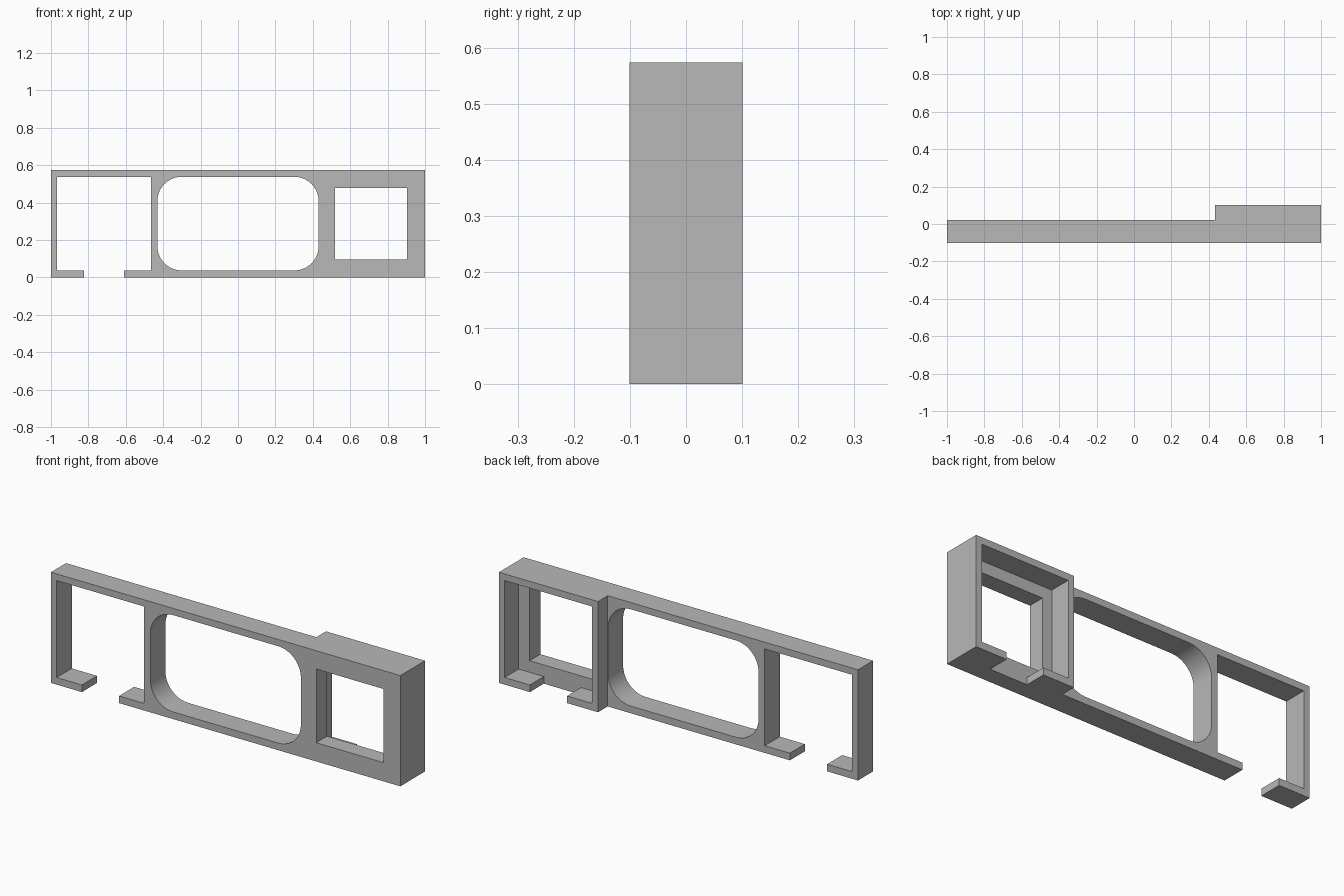
import bpy
import bmesh
import math

default = bpy.data.objects.get("Cube")
if default:
    bpy.data.objects.remove(default, do_unlink=True)

HEIGHT = 0.573
FRONT, BACK, RIM = -0.101, 0.101, 0.022
FLOOR, CEILING = 0.037, 0.538
POCKET_Y = -0.013          # inner face of the plate behind the square window
OVER = 0.1                 # how far cutters run past the surface

grey = bpy.data.materials.new("plain grey")
grey.use_nodes = True
colour = (0.48, 0.48, 0.48, 1)
grey.diffuse_color = colour
grey.node_tree.nodes["Principled BSDF"].inputs["Base Color"].default_value = colour


def prism(name, outline, direction):
    """Extrude a closed outline of 3D points along a direction."""
    bm = bmesh.new()
    face = bm.faces.new([bm.verts.new(p) for p in outline])
    top = bmesh.ops.extrude_face_region(bm, geom=[face])["geom"]
    moved = [g for g in top if isinstance(g, bmesh.types.BMVert)]
    bmesh.ops.translate(bm, verts=moved, vec=direction)
    bmesh.ops.recalc_face_normals(bm, faces=bm.faces)
    mesh = bpy.data.meshes.new(name)
    bm.to_mesh(mesh)
    bm.free()
    mesh.materials.append(grey)
    obj = bpy.data.objects.new(name, mesh)
    bpy.context.collection.objects.link(obj)
    return obj


def cut(x0, x1, z0, z1, y0=FRONT - OVER, y1=BACK + OVER, radius=0, steps=10):
    """Cut a rectangular opening, with optional round corners, through the frame."""
    if radius:
        outline = []
        centres = [(x1 - radius, z1 - radius), (x0 + radius, z1 - radius),
                   (x0 + radius, z0 + radius), (x1 - radius, z0 + radius)]
        for quarter, (cx, cz) in enumerate(centres):
            for i in range(steps + 1):
                a = math.pi / 2 * (quarter + i / steps)
                outline.append((cx + radius * math.cos(a), y0, cz + radius * math.sin(a)))
    else:
        outline = [(x0, y0, z0), (x1, y0, z0), (x1, y0, z1), (x0, y0, z1)]
    cutter = prism("cutter", outline, (0, y1 - y0, 0))
    cutter.hide_render = True
    mod = frame.modifiers.new("opening", 'BOOLEAN')
    mod.operation = 'DIFFERENCE'
    mod.solver = 'EXACT'
    mod.object = cutter
    bpy.ops.object.modifier_apply(modifier=mod.name)
    bpy.data.objects.remove(cutter, do_unlink=True)


# Solid body: a long bar with a deeper block at its left end
plan = [(-1, FRONT), (1, FRONT), (1, BACK), (0.433, BACK), (0.433, RIM), (-1, RIM)]
frame = prism("bracket_frame", [(x, y, 0) for x, y in plan], (0, 0, HEIGHT))
bpy.context.view_layer.objects.active = frame
frame.select_set(True)

# Open bay with a gap in its floor
cut(-0.967, -0.466, FLOOR, CEILING)
cut(-0.823, -0.61, -OVER, FLOOR + 0.05)

# Central opening with round corners
cut(-0.431, 0.431, FLOOR, CEILING, y1=RIM + 0.03, radius=0.13)

# Rear pocket with a slot in its floor, and the square window in its plate
cut(0.466, 0.967, FLOOR, CEILING, y0=POCKET_Y)
cut(0.61, 0.823, -OVER, FLOOR + 0.05, y0=POCKET_Y)
cut(0.519, 0.904, 0.097, 0.478)

bpy.ops.object.shade_smooth_by_angle(angle=math.radians(30))
